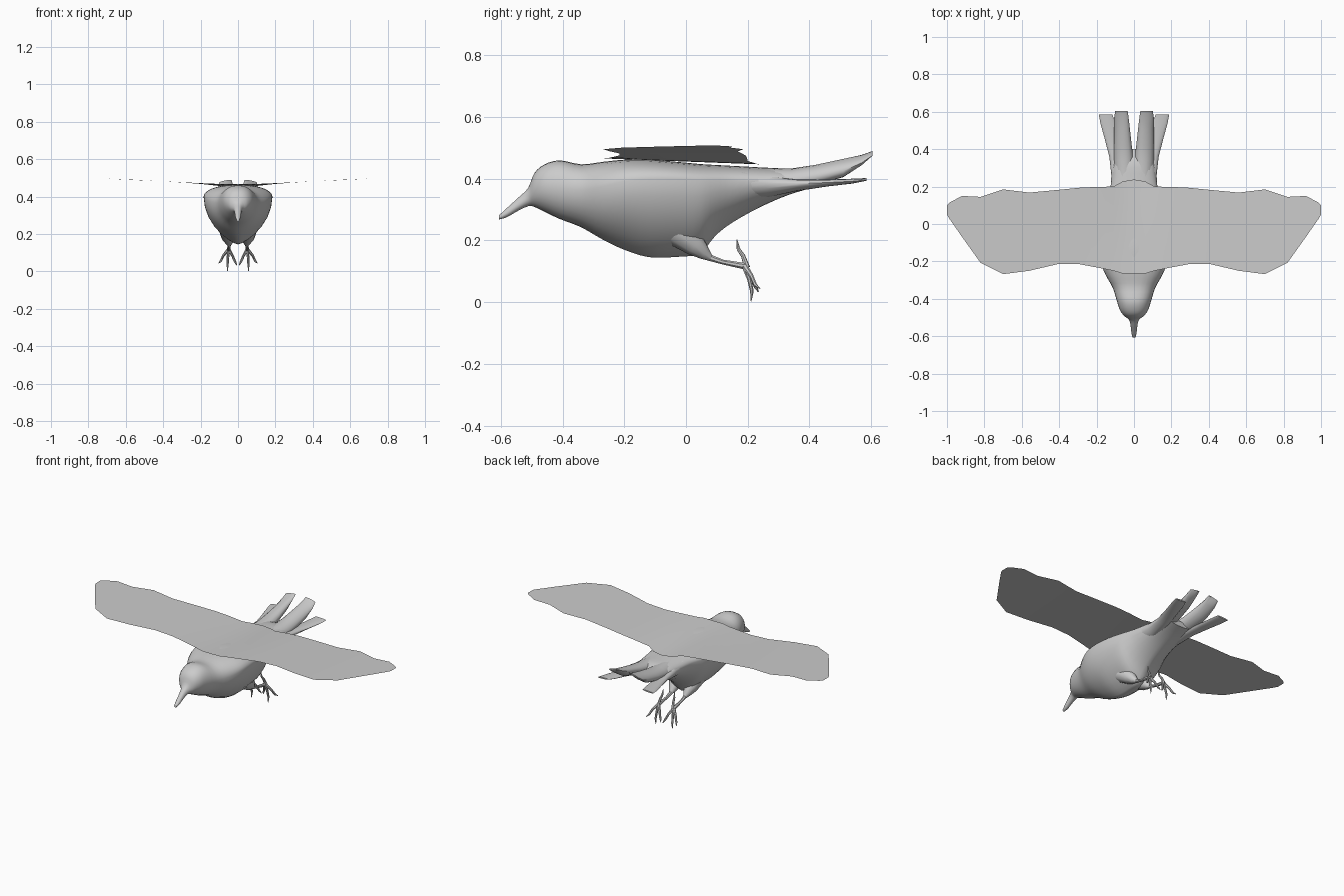
import bpy, bmesh
from math import sin, cos, pi
from mathutils import Vector


def finish(name, bm, mirror=False, angle=50):
    bmesh.ops.recalc_face_normals(bm, faces=bm.faces)
    me = bpy.data.meshes.new(name)
    bm.to_mesh(me)
    bm.free()
    ob = bpy.data.objects.new(name, me)
    bpy.context.collection.objects.link(ob)
    if mirror:
        m = ob.modifiers.new("Mirror", 'MIRROR')
        m.merge_threshold = 0.0005
    bpy.ops.object.select_all(action='DESELECT')
    ob.select_set(True)
    bpy.context.view_layer.objects.active = ob
    bpy.ops.object.shade_smooth_by_angle(angle=angle * pi / 180)
    return ob


def add_loft(bm, rings, cap=True):
    vs = [[bm.verts.new(p) for p in r] for r in rings]
    n = len(vs[0])
    for a, b in zip(vs, vs[1:]):
        for i in range(n):
            j = (i + 1) % n
            bm.faces.new((a[i], a[j], b[j], b[i]))
    if cap:
        bm.faces.new(vs[0])
        bm.faces.new(vs[-1])


def smooth_rows(rows, steps=3):
    """Catmull-Rom interpolation of rows of numbers."""
    out = []
    ext = [rows[0]] + rows + [rows[-1]]
    for k in range(1, len(ext) - 2):
        p0, p1, p2, p3 = ext[k - 1:k + 3]
        for s in range(steps):
            t = s / steps
            out.append([b + 0.5 * t * (c - a + t * (2*a - 5*b + 4*c - d + t * (3*(b - c) + d - a)))
                        for a, b, c, d in zip(p0, p1, p2, p3)])
    return out + [list(rows[-1])]


def add_tube(bm, pts, radii, n=7):
    pts = [Vector(p) for p in pts]
    rings = []
    for i, p in enumerate(pts):
        d = (pts[min(i + 1, len(pts) - 1)] - pts[max(i - 1, 0)]).normalized()
        u = d.cross(Vector((1, 0.13, 0.2))).normalized()
        v = d.cross(u)
        rings.append([p + radii[i] * (cos(2*pi*k/n) * u + sin(2*pi*k/n) * v) for k in range(n)])
    add_loft(bm, rings)


# Body with head and beak: y, top, bottom, half width, height of widest point, lower pinch
body = [
    (-0.606, 0.282, 0.268, 0.008, 0.275, 1.0),
    (-0.580, 0.306, 0.276, 0.014, 0.290, 1.0),
    (-0.545, 0.338, 0.296, 0.018, 0.315, 1.0),
    (-0.512, 0.370, 0.311, 0.027, 0.340, 1.0),
    (-0.492, 0.418, 0.309, 0.052, 0.365, 1.0),
    (-0.460, 0.446, 0.294, 0.075, 0.375, 1.0),
    (-0.410, 0.460, 0.270, 0.092, 0.372, 1.0),
    (-0.340, 0.447, 0.243, 0.114, 0.365, 1.1),
    (-0.270, 0.455, 0.203, 0.153, 0.375, 1.3),
    (-0.200, 0.462, 0.170, 0.178, 0.392, 1.5),
    (-0.120, 0.462, 0.146, 0.184, 0.400, 1.5),
    (-0.030, 0.455, 0.147, 0.178, 0.400, 1.5),
    (0.045, 0.448, 0.158, 0.165, 0.395, 1.5),
    (0.095, 0.445, 0.215, 0.150, 0.395, 1.4),
    (0.150, 0.442, 0.258, 0.134, 0.395, 1.3),
    (0.240, 0.437, 0.308, 0.120, 0.392, 1.2),
    (0.330, 0.430, 0.347, 0.108, 0.390, 1.0),
    (0.400, 0.400, 0.368, 0.080, 0.385, 1.0),
]
N = 28
rings = []
for y, top, bot, w, zw, pinch in smooth_rows(body):
    ring = []
    for k in range(N):
        c, s = cos(2*pi*k/N), sin(2*pi*k/N)
        if s >= 0:
            x, z = abs(c) ** 0.85, zw + (top - zw) * s
        else:
            x, z = abs(c) ** pinch, zw + (zw - bot) * s
        ring.append((x * w * (1 if c > 0 else -1), y, z))
    rings.append(ring)
bm = bmesh.new()
add_loft(bm, rings)
finish("body", bm)

# Wings: one thin sheet; x, leading y, trailing y, leading z, trailing z
wing = [
    (0.00, -0.265, 0.238, 0.466, 0.447), (0.06, -0.265, 0.228, 0.467, 0.449),
    (0.11, -0.250, 0.200, 0.468, 0.458), (0.20, -0.232, 0.198, 0.472, 0.468),
    (0.29, -0.215, 0.194, 0.476, 0.475), (0.41, -0.215, 0.182, 0.482, 0.482),
    (0.56, -0.250, 0.168, 0.490, 0.489), (0.70, -0.268, 0.185, 0.496, 0.496),
    (0.82, -0.208, 0.145, 0.501, 0.501), (0.92, -0.068, 0.150, 0.505, 0.505),
    (0.985, 0.025, 0.115, 0.507, 0.507), (1.00, 0.050, 0.100, 0.508, 0.508),
]
bm = bmesh.new()
grid = [[bm.verts.new((x, y0 + (y1 - y0) * t / 6, z0 + (z1 - z0) * t / 6)) for t in range(7)]
        for x, y0, y1, z0, z1 in wing]
for a, b in zip(grid, grid[1:]):
    for i in range(6):
        bm.faces.new((a[i], b[i], b[i + 1], a[i + 1]))
finish("wings", bm, True)


# Tail feathers: y, inner x, outer x, inner z, outer z, half thickness
def feather(name, rows, n=14):
    rings = []
    for y, x0, x1, z0, z1, h in rows:
        ring = []
        for k in range(n):
            c, s = cos(2*pi*k/n), sin(2*pi*k/n)
            t = 0.5 + 0.5 * c
            ring.append((x0 + (x1 - x0) * t, y, z0 + (z1 - z0) * t + h * s))
        rings.append(ring)
    bm = bmesh.new()
    add_loft(bm, rings)
    finish(name, bm, True)


feather("inner_tail_feather", [
    (0.22, 0.000, 0.100, 0.390, 0.385, 0.045),
    (0.34, 0.002, 0.108, 0.402, 0.392, 0.036),
    (0.42, 0.012, 0.108, 0.420, 0.405, 0.032),
    (0.51, 0.022, 0.106, 0.445, 0.425, 0.028),
    (0.57, 0.029, 0.106, 0.470, 0.452, 0.014),
    (0.605, 0.034, 0.100, 0.489, 0.476, 0.004)])
feather("outer_tail_feather", [
    (0.18, 0.040, 0.125, 0.370, 0.390, 0.045),
    (0.26, 0.045, 0.121, 0.365, 0.385, 0.034),
    (0.36, 0.055, 0.132, 0.374, 0.384, 0.018),
    (0.46, 0.080, 0.158, 0.385, 0.388, 0.011),
    (0.54, 0.100, 0.180, 0.393, 0.392, 0.008),
    (0.585, 0.115, 0.188, 0.400, 0.396, 0.004)])

# Legs: feathered thigh, shank and clawed toes
bm = bmesh.new()
add_tube(bm, [(0.055, -0.03, 0.23), (0.052, 0.03, 0.185), (0.048, 0.06, 0.158), (0.047, 0.085, 0.138)],
         [0.05, 0.038, 0.022, 0.007], 10)
add_tube(bm, [(0.047, 0.06, 0.150), (0.048, 0.12, 0.130), (0.05, 0.195, 0.116)], [0.012, 0.008, 0.011])
toes = [
    [(0.05, 0.19, 0.118), (0.078, 0.212, 0.085), (0.092, 0.225, 0.055), (0.103, 0.240, 0.044)],
    [(0.05, 0.19, 0.118), (0.054, 0.205, 0.075), (0.056, 0.214, 0.035), (0.056, 0.211, 0.003)],
    [(0.05, 0.19, 0.118), (0.030, 0.212, 0.085), (0.015, 0.226, 0.050), (0.006, 0.235, 0.033)],
    [(0.05, 0.198, 0.112), (0.044, 0.185, 0.150), (0.040, 0.170, 0.172), (0.038, 0.165, 0.203)],
]
for toe in toes:
    add_tube(bm, toe, [0.010, 0.007, 0.006, 0.0015])
finish("legs", bm, True)
